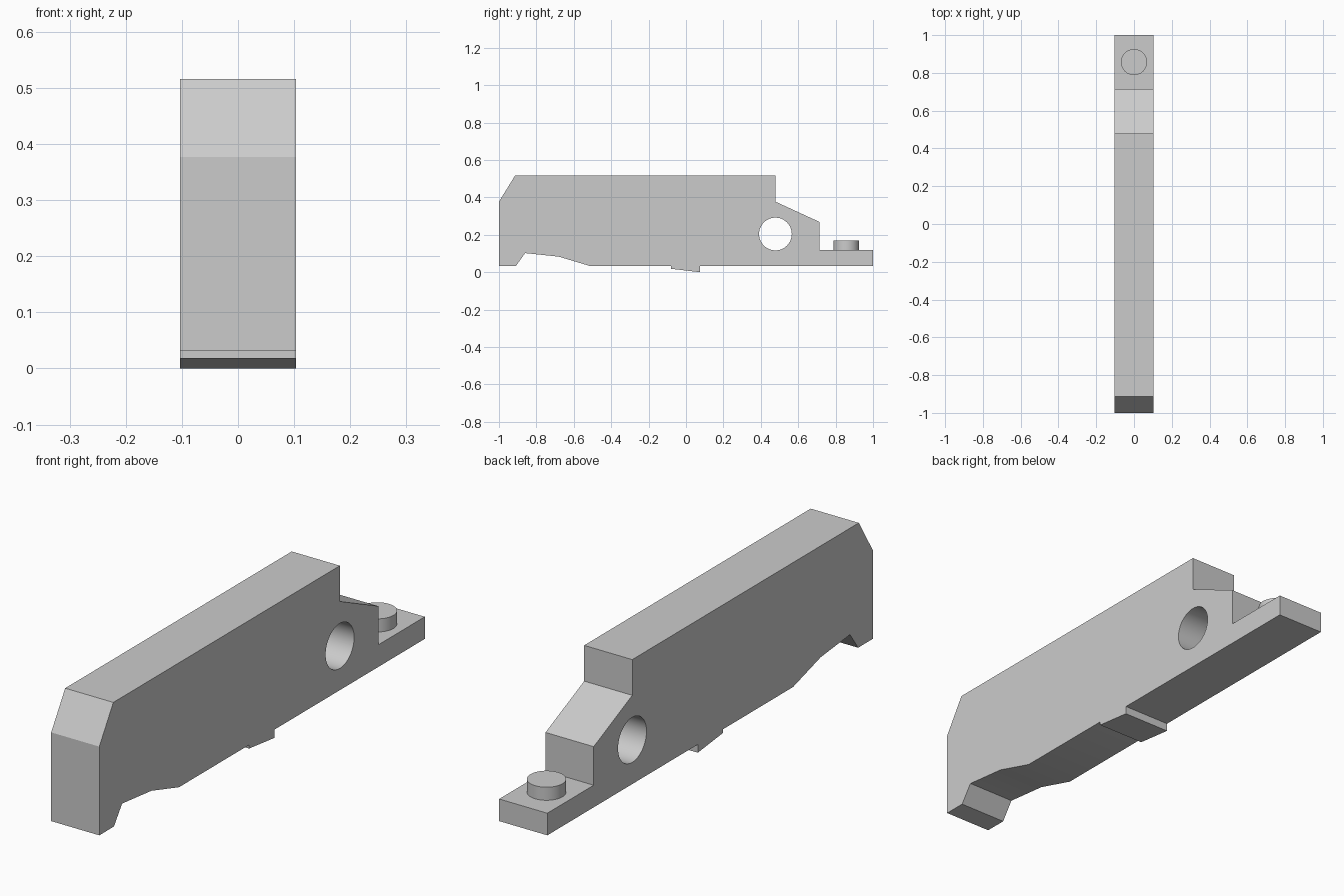
import bpy
import bmesh
import math

cube = bpy.data.objects.get("Cube")
if cube:
    bpy.data.objects.remove(cube, do_unlink=True)

HALF_WIDTH = 0.1035

grey = bpy.data.materials.new("light grey")
grey.use_nodes = True
colour = (0.6, 0.6, 0.6, 1)
grey.diffuse_color = colour
grey.node_tree.nodes["Principled BSDF"].inputs["Base Color"].default_value = colour


def extruded_profile(name, points):
    """Solid with a (y, z) side outline, extruded across the width."""
    bm = bmesh.new()
    face = bm.faces.new([bm.verts.new((-HALF_WIDTH, y, z)) for y, z in points])
    result = bmesh.ops.extrude_face_region(bm, geom=[face])
    moved = [v for v in result["geom"] if isinstance(v, bmesh.types.BMVert)]
    bmesh.ops.translate(bm, verts=moved, vec=(2 * HALF_WIDTH, 0, 0))
    bmesh.ops.recalc_face_normals(bm, faces=bm.faces)
    mesh = bpy.data.meshes.new(name)
    bm.to_mesh(mesh)
    bm.free()
    obj = bpy.data.objects.new(name, mesh)
    bpy.context.collection.objects.link(obj)
    mesh.materials.append(grey)
    return obj


def cylinder(name, radius, depth, location, rotation=(0, 0, 0)):
    bpy.ops.mesh.primitive_cylinder_add(
        vertices=64, radius=radius, depth=depth, location=location, rotation=rotation)
    obj = bpy.context.object
    obj.name = name
    obj.data.materials.append(grey)
    return obj


def smooth(obj):
    bpy.ops.object.select_all(action="DESELECT")
    obj.select_set(True)
    bpy.context.view_layer.objects.active = obj
    bpy.ops.object.shade_smooth_by_angle(angle=math.radians(20))


# Body: notched underside with a small wedge catch, stepped rear with a flat tongue
body = extruded_profile("lever_body", [
    (-1, 0.032), (-0.91, 0.032), (-0.86, 0.102), (-0.68, 0.083), (-0.51, 0.032),
    (-0.08, 0.032), (-0.08, 0.018), (0.075, 0), (0.075, 0.032),
    (1, 0.032), (1, 0.118), (0.715, 0.118), (0.715, 0.268),
    (0.478, 0.377), (0.478, 0.516), (-0.914, 0.516), (-1, 0.377)])

# Round pivot hole through the width
cutter = cylinder("pivot_hole_cutter", 0.0875, 0.5, (0, 0.478, 0.204), (0, math.pi / 2, 0))
cut = body.modifiers.new("pivot hole", "BOOLEAN")
cut.operation = "DIFFERENCE"
cut.solver = "EXACT"
cut.object = cutter
bpy.context.view_layer.objects.active = body
bpy.ops.object.modifier_apply(modifier=cut.name)
bpy.data.objects.remove(cutter, do_unlink=True)
smooth(body)

# Round stud on the tongue
stud = cylinder("tongue_stud", 0.069, 0.058, (0, 0.857, 0.14))
smooth(stud)
